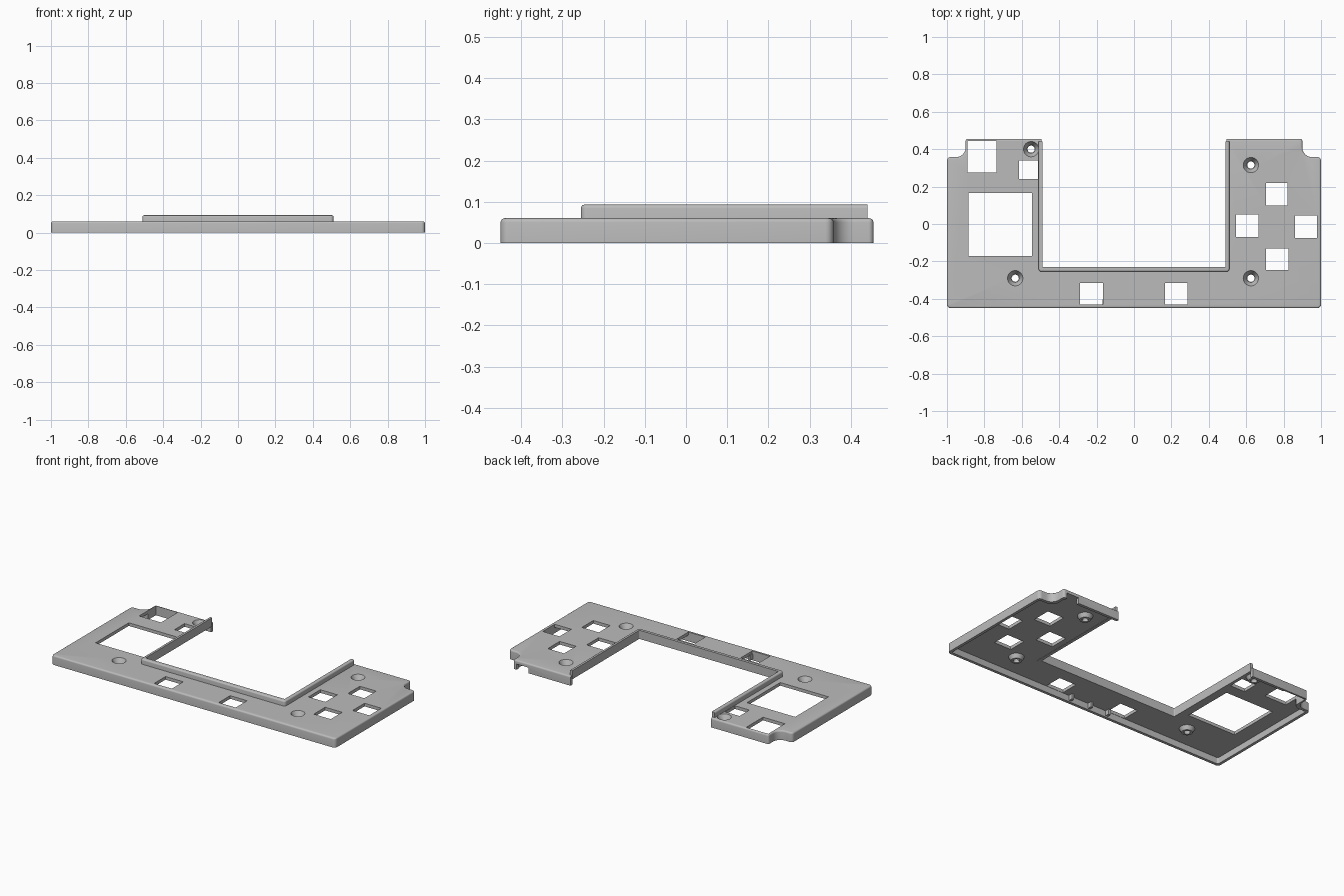
import bpy, bmesh, math
from mathutils import Vector

cube = bpy.data.objects.get("Cube")
if cube:
    bpy.data.objects.remove(cube, do_unlink=True)

grey = bpy.data.materials.new("plain_grey")
grey.use_nodes = True
colour = (0.5, 0.5, 0.5, 1)
grey.diffuse_color = colour
grey.node_tree.nodes["Principled BSDF"].inputs["Base Color"].default_value = colour

TOP, UNDER, WALL = 0.06, 0.04, 0.018


def finish(name, bm):
    bmesh.ops.recalc_face_normals(bm, faces=bm.faces)
    mesh = bpy.data.meshes.new(name)
    bm.to_mesh(mesh)
    bm.free()
    mesh.materials.append(grey)
    ob = bpy.data.objects.new(name, mesh)
    bpy.context.collection.objects.link(ob)
    return ob


def rounded(corners, steps=6):
    """Outline from (x, y, radius) corners."""
    out = []
    for i, (x, y, r) in enumerate(corners):
        p = Vector((x, y))
        if r == 0:
            out.append(p)
            continue
        a = (Vector(corners[i - 1][:2]) - p).normalized()
        b = (Vector(corners[(i + 1) % len(corners)][:2]) - p).normalized()
        centre = p + (a + b) * r
        for k in range(steps + 1):
            t = k / steps * math.pi / 2
            out.append(centre - b * r * math.cos(t) - a * r * math.sin(t))
    return out


def prism(name, outline, z0, z1, bevel=0, keep=None):
    bm = bmesh.new()
    base = bm.faces.new([bm.verts.new((p[0], p[1], z0)) for p in outline])
    new = bmesh.ops.extrude_face_region(bm, geom=[base])["geom"]
    bmesh.ops.translate(bm, vec=(0, 0, z1 - z0),
                        verts=[g for g in new if isinstance(g, bmesh.types.BMVert)])
    if bevel:
        rim = [e for e in bm.edges if all(v.co.z > z1 - 1e-5 for v in e.verts)
               and keep((e.verts[0].co + e.verts[1].co) / 2)]
        bmesh.ops.bevel(bm, geom=rim, offset=bevel, segments=4, profile=0.5,
                        affect='EDGES', clamp_overlap=True)
    return finish(name, bm)


def box(name, x0, x1, y0, y1, z0, z1):
    return prism(name, [(x0, y0), (x1, y0), (x1, y1), (x0, y1)], z0, z1)


def cone(name, x, y, r_low, r_high, z0, z1):
    bm = bmesh.new()
    bmesh.ops.create_cone(bm, cap_ends=True, segments=32, radius1=r_low,
                          radius2=r_high, depth=z1 - z0)
    bmesh.ops.translate(bm, verts=bm.verts, vec=(x, y, (z0 + z1) / 2))
    return finish(name, bm)


def combine(target, tool, operation):
    mod = target.modifiers.new("combine", 'BOOLEAN')
    mod.operation, mod.object, mod.solver = operation, tool, 'EXACT'
    bpy.context.view_layer.objects.active = target
    bpy.ops.object.modifier_apply(modifier=mod.name)
    bpy.data.objects.remove(tool, do_unlink=True)


def mirrored(half):
    """Close a right-hand half outline with its reflection."""
    return half + [(-x, y, r) for x, y, r in reversed(half)]


# Thin U-shaped cover with rounded outer rim
outline = mirrored([(1, -0.45, 0.02), (1, 0.358, 0.02), (0.9, 0.358, 0.05),
                    (0.9, 0.455, 0.012), (0.495, 0.455, 0), (0.495, -0.24, 0)])
cover = prism("cover_plate", rounded(outline), 0, TOP, 0.01,
              lambda m: abs(m.x) > 0.496 or m.y < -0.3)

# Hollow underside
w = WALL
cavity = mirrored([(1 - w, -0.45 + w, 0.01), (1 - w, 0.358 - w, 0.01),
                   (0.9 - w, 0.358 - w, 0.05), (0.9 - w, 0.455 - w, 0.005)])
combine(cover, prism("cavity", rounded(cavity), -0.05, UNDER), 'DIFFERENCE')

# Screw bosses with tapered recesses
screws = [(-0.55, 0.4), (-0.635, -0.29), (0.625, -0.29), (0.625, 0.315)]
for x, y in screws:
    combine(cover, cone("boss", x, y, 0.032, 0.05, 0.015, 0.05), 'UNION')
for x, y in screws:
    combine(cover, cone("recess", x, y, 0.022, 0.042, 0.025, 0.062), 'DIFFERENCE')
    combine(cover, cone("screw_hole", x, y, 0.019, 0.019, -0.02, 0.05), 'DIFFERENCE')

# Display and button openings
openings = [(-0.885, -0.545, -0.17, 0.165), (-0.89, -0.735, 0.275, 0.444),
            (-0.615, -0.512, 0.24, 0.34), (0.705, 0.82, 0.1, 0.22),
            (0.545, 0.665, -0.07, 0.05), (0.86, 0.978, -0.075, 0.045),
            (0.705, 0.825, -0.245, -0.13), (-0.29, -0.165, -0.43, -0.315),
            (0.165, 0.285, -0.43, -0.315)]
for o in openings:
    combine(cover, box("opening", *o, -0.05, 0.1), 'DIFFERENCE')

# Slot in the back wall
combine(cover, box("slot", 0.79, 0.875, 0.43, 0.5, -0.05, 0.036), 'DIFFERENCE')

# Raised lip round the inner edge
lip_outline = mirrored([(0.51, -0.255, 0.015), (0.51, 0.44, 0),
                        (0.49, 0.44, 0), (0.49, -0.23, 0.005)])
# Order the two halves as one closed band
right = [(0.49, -0.23, 0.005), (0.49, 0.44, 0), (0.51, 0.44, 0), (0.51, -0.255, 0.015)]
lip = prism("inner_lip", rounded(mirrored(right)), 0.038, 0.093, 0.009,
            lambda m: abs(m.x) > 0.5 and m.y < 0.435 or m.y < -0.24)

# Small stiffeners behind the front wall
for i, x in enumerate((0.11, -0.03, -0.16)):
    box(f"front_stiffener_{i + 1}", x - 0.008, x + 0.008, -0.44, -0.405, 0.008, 0.045)

# Smooth curved parts, keep sharp edges
for ob in (cover, lip):
    bpy.ops.object.select_all(action='DESELECT')
    ob.select_set(True)
    bpy.context.view_layer.objects.active = ob
    bpy.ops.object.shade_smooth_by_angle(angle=math.radians(35))
